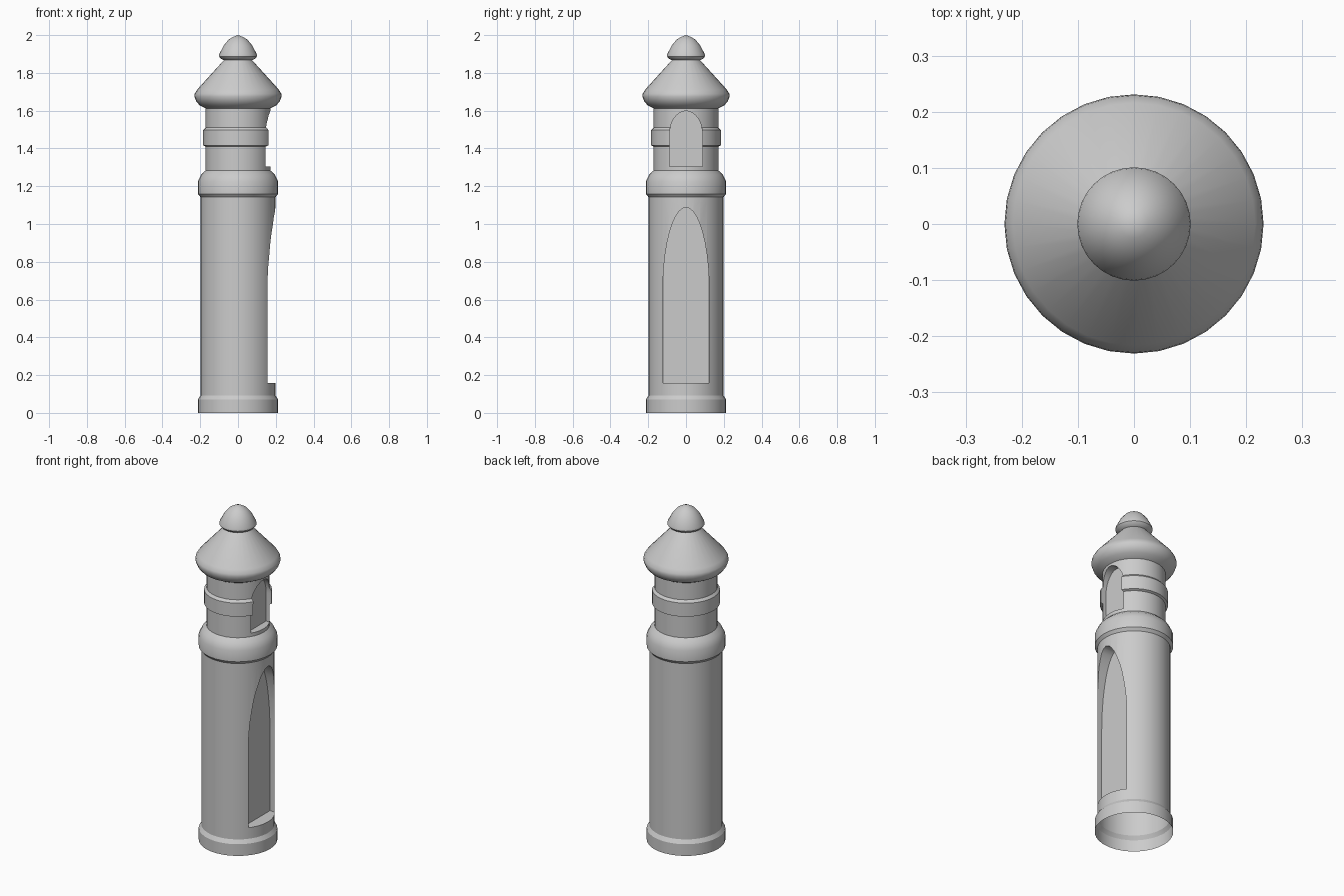
import bpy, bmesh, math

if "Cube" in bpy.data.objects:
    bpy.data.objects.remove(bpy.data.objects["Cube"])

SIDES = 32


def make_object(name, bm):
    bmesh.ops.recalc_face_normals(bm, faces=bm.faces[:])
    mesh = bpy.data.meshes.new(name)
    bm.to_mesh(mesh)
    bm.free()
    ob = bpy.data.objects.new(name, mesh)
    bpy.context.collection.objects.link(ob)
    return ob


def lathe(name, profile, caps=False):
    """Revolve (radius, z) points around z."""
    bm = bmesh.new()
    rings = []
    for r, z in profile:
        if r == 0:
            rings.append([bm.verts.new((0, 0, z))] * SIDES)
        else:
            rings.append([bm.verts.new((r * math.cos(2 * math.pi * i / SIDES),
                                        r * math.sin(2 * math.pi * i / SIDES), z))
                          for i in range(SIDES)])
    for a, b in zip(rings, rings[1:]):
        for i in range(SIDES):
            j = (i + 1) % SIDES
            quad = list(dict.fromkeys((a[i], a[j], b[j], b[i])))
            bm.faces.new(quad)
    if caps:
        bm.faces.new(rings[0])
        bm.faces.new(rings[-1])
    return make_object(name, bm)


def arch_cutter(name, half, z0, spring, top, x0, steps=20):
    """Arched prism running along x."""
    outline = [(-half, z0), (half, z0)]
    for i in range(steps + 1):
        a = math.pi * i / steps
        outline.append((half * math.cos(a), spring + (top - spring) * math.sin(a)))
    bm = bmesh.new()
    near = [bm.verts.new((x0, y, z)) for y, z in outline]
    far = [bm.verts.new((0.5, y, z)) for y, z in outline]
    bm.faces.new(near)
    bm.faces.new(far)
    for i in range(len(near)):
        j = (i + 1) % len(near)
        bm.faces.new((near[i], near[j], far[j], far[i]))
    ob = make_object(name, bm)
    ob.hide_render = True
    return ob


def smooth(ob):
    bpy.ops.object.select_all(action='DESELECT')
    ob.select_set(True)
    bpy.context.view_layer.objects.active = ob
    bpy.ops.object.shade_smooth_by_angle(angle=math.radians(32))


# Tower: foot, shaft, collar, lantern storey with its band
tower = lathe("tower", [
    (0.213, 0), (0.213, 0.07), (0.199, 0.092), (0.199, 1.143),
    (0.213, 1.16), (0.213, 1.225), (0.195, 1.262), (0.171, 1.284),
    (0.171, 1.41), (0.184, 1.416), (0.184, 1.497), (0.171, 1.511),
    (0.171, 1.615)], caps=True)

# Arched niches on the right side
cutters = [arch_cutter("door_cutter", 0.123, 0.158, 0.64, 1.088, 0.125),
           arch_cutter("window_cutter", 0.087, 1.305, 1.475, 1.598, 0.125)]
for c in cutters:
    mod = tower.modifiers.new(c.name, 'BOOLEAN')
    mod.operation = 'DIFFERENCE'
    mod.solver = 'EXACT'
    mod.object = c
bpy.context.view_layer.update()
deps = bpy.context.evaluated_depsgraph_get()
cut_mesh = bpy.data.meshes.new_from_object(tower.evaluated_get(deps))
tower.modifiers.clear()
tower.data = cut_mesh
for c in cutters:
    bpy.data.objects.remove(c)

# Open the underside and drop the hidden top cap
bm = bmesh.new()
bm.from_mesh(tower.data)
caps = [f for f in bm.faces
        if all(v.co.z < 0.001 for v in f.verts) or all(v.co.z > 1.614 for v in f.verts)]
bmesh.ops.delete(bm, geom=caps, context='FACES')
bm.to_mesh(tower.data)
bm.free()

# Conical roof with rounded eave
roof = lathe("roof", [
    (0.171, 1.612), (0.205, 1.63), (0.222, 1.651), (0.231, 1.675),
    (0.229, 1.69), (0.216, 1.712), (0.075, 1.867)])

# Finial cap
finial = lathe("finial", [
    (0.075, 1.867), (0.092, 1.876), (0.101, 1.888), (0.099, 1.9),
    (0.075, 1.946), (0.05, 1.976), (0.025, 1.991), (0, 2.0)])

for ob in (tower, roof, finial):
    smooth(ob)
